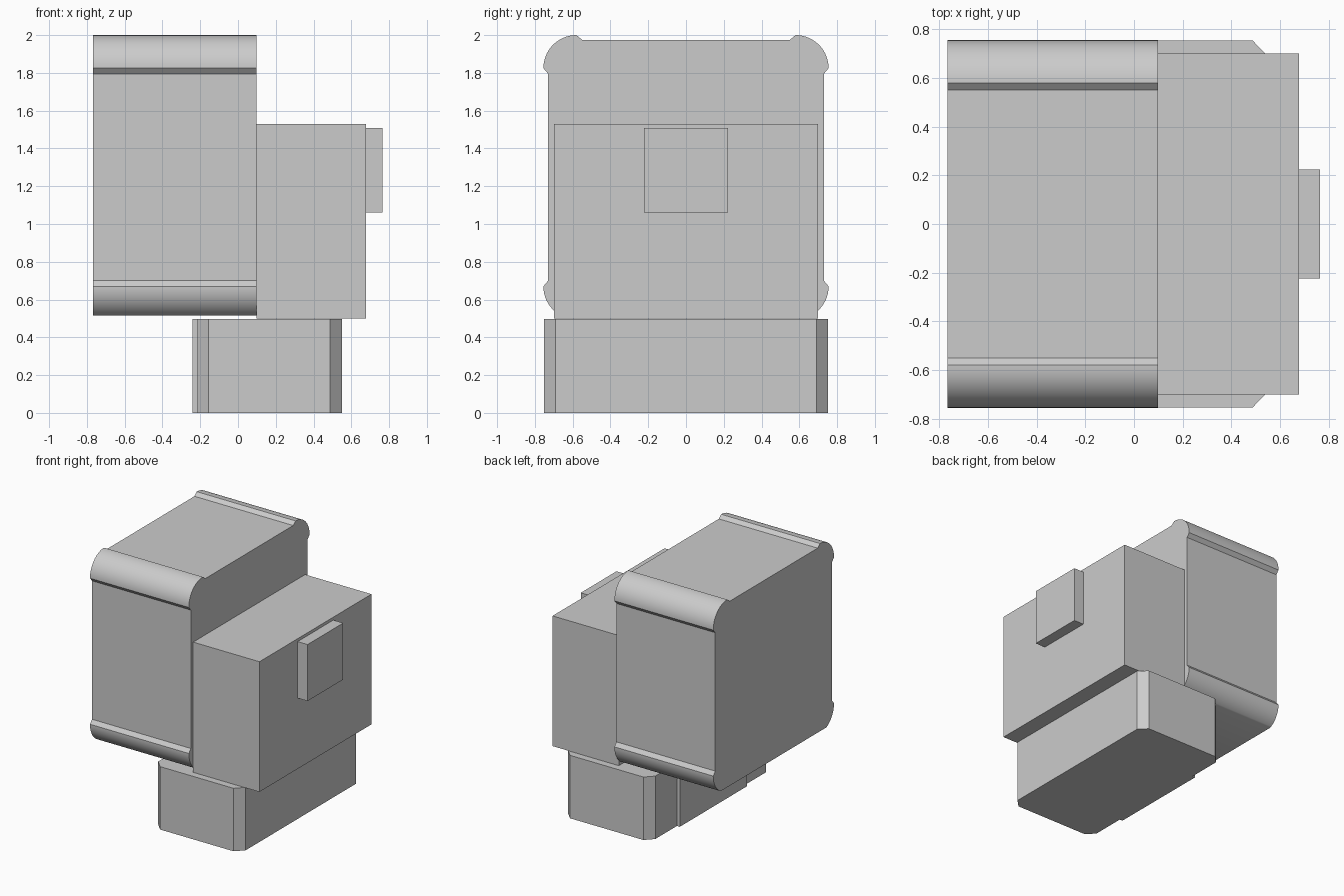
import bpy, bmesh
from math import sin, cos, asin, pi
from mathutils import Vector

cube = bpy.data.objects.get("Cube")
if cube:
    bpy.data.objects.remove(cube, do_unlink=True)

GREY = (0.6, 0.6, 0.6, 1.0)
grey = bpy.data.materials.new("plain grey")
grey.use_nodes = True
grey.diffuse_color = GREY
grey.node_tree.nodes["Principled BSDF"].inputs["Base Color"].default_value = GREY


def prism(name, outline, sweep, smooth=False):
    """Extrude a closed 3D outline along the sweep vector."""
    bm = bmesh.new()
    face = bm.faces.new([bm.verts.new(p) for p in outline])
    new = bmesh.ops.extrude_face_region(bm, geom=[face], use_keep_orig=True)["geom"]
    bmesh.ops.translate(bm, vec=Vector(sweep),
                        verts=[g for g in new if isinstance(g, bmesh.types.BMVert)])
    bmesh.ops.recalc_face_normals(bm, faces=bm.faces)
    mesh = bpy.data.meshes.new(name)
    bm.to_mesh(mesh)
    bm.free()
    mesh.materials.append(grey)
    obj = bpy.data.objects.new(name, mesh)
    bpy.context.collection.objects.link(obj)
    if smooth:
        bpy.ops.object.select_all(action="DESELECT")
        obj.select_set(True)
        bpy.context.view_layer.objects.active = obj
        bpy.ops.object.shade_smooth_by_angle(angle=pi / 6)
    return obj


def box(name, x0, x1, half_y, z0, z1):
    outline = [(x0, -half_y, z0), (x1, -half_y, z0), (x1, half_y, z0), (x0, half_y, z0)]
    return prism(name, outline, (0, 0, z1 - z0))


def arc(cy, cz, r, start, end, steps=16):
    angles = [start + (end - start) * i / steps for i in range(steps + 1)]
    return [(cy + r * cos(a), cz + r * sin(a)) for a in angles]


# Housing: half profile with raised rounded corners, mirrored across y
R, CY, LOW, HIGH, FLOOR = 0.175, 0.58, 0.67, 1.825, 0.515
half = arc(CY, LOW, R, -asin((LOW - FLOOR) / R), 0)
half += [(0.73, 0.70), (0.73, 1.795)]
half += arc(CY, HIGH, R, 0, pi / 2)
half += [(0.55, 1.975)]
profile = half + [(-y, z) for y, z in reversed(half)]
prism("housing", [(-0.767, y, z) for y, z in profile], (0.865, 0, 0), smooth=True)

# Side block and its raised pad
box("side_block", 0.098, 0.678, 0.70, 0.50, 1.53)
box("side_pad", 0.678, 0.765, 0.223, 1.06, 1.507)

# Base with chamfered upright corners
front = [(-0.215, -0.69), (-0.155, -0.753), (0.488, -0.753), (0.55, -0.69)]
plan = front + [(x, -y) for x, y in reversed(front)]
prism("base", [(x, y, 0) for x, y in plan], (0, 0, 0.498))

# Thin plate on the side of the base
box("base_plate", -0.24, -0.215, 0.42, 0, 0.498)
